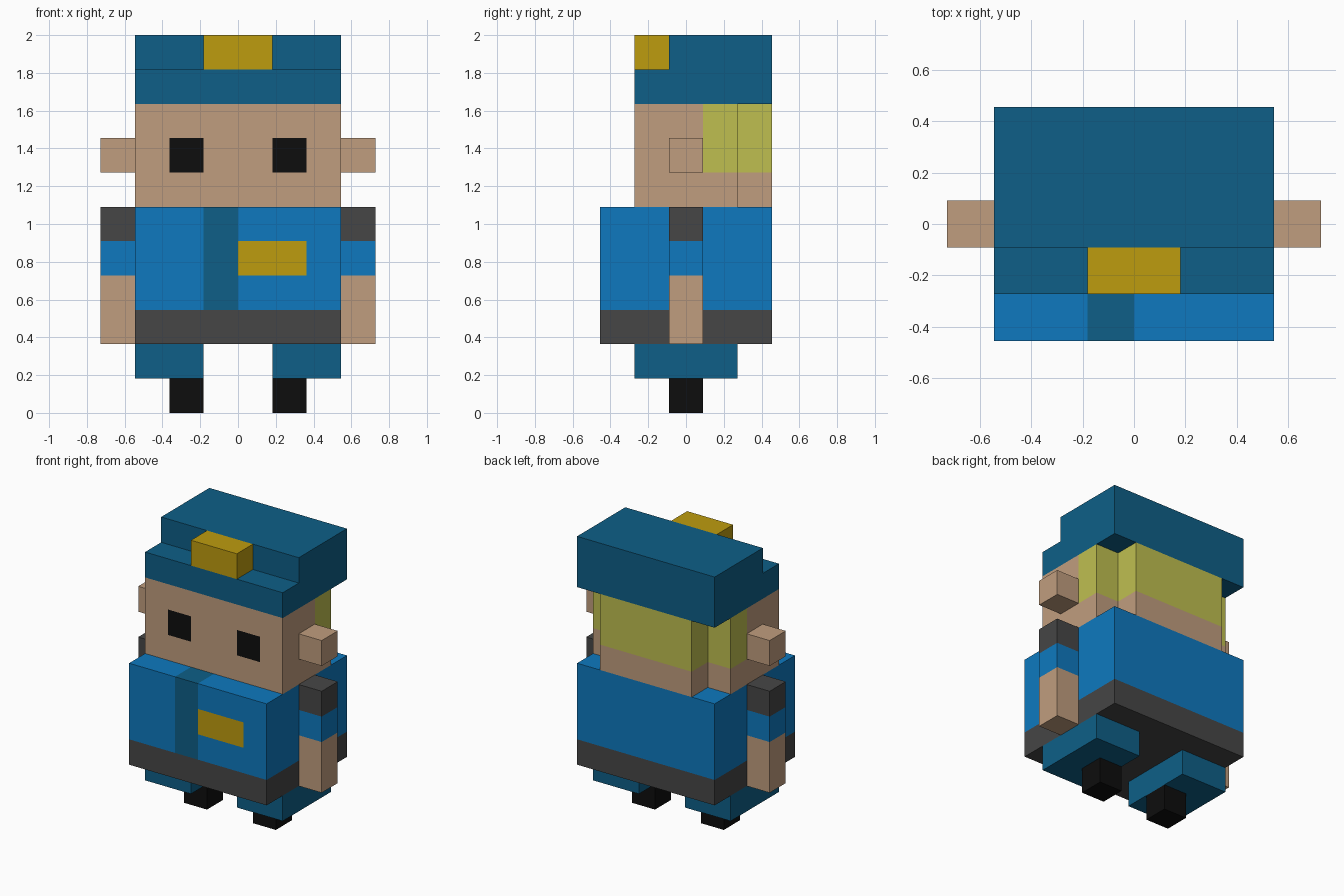
import bpy
import bmesh
from mathutils import Vector

if "Cube" in bpy.data.objects:
    bpy.data.objects.remove(bpy.data.objects["Cube"], do_unlink=True)

U = 2 / 11  # one block; all sizes below are in blocks


def material(name, rgb):
    lin = [((c / 255 + 0.055) / 1.055) ** 2.4 if c > 10 else c / 255 / 12.92 for c in rgb]
    m = bpy.data.materials.new(name)
    m.use_nodes = True
    m.diffuse_color = (*lin, 1)
    bsdf = m.node_tree.nodes["Principled BSDF"]
    bsdf.inputs["Base Color"].default_value = (*lin, 1)
    bsdf.inputs["Roughness"].default_value = 0.9
    return m


SKIN = material("skin", (192, 157, 126))
BLUE = material("shirt blue", (14, 121, 191))
TEAL = material("dark teal", (14, 95, 135))
GREY = material("dark grey", (70, 70, 70))
BLACK = material("black", (13, 13, 13))
GOLD = material("gold", (190, 156, 15))
HAIR = material("blond hair", (191, 191, 80))


def prism(name, outline, lo, hi, mats, along="z", cuts=(), rule=None):
    """Extrude an outline (xy along z, or yz along x), cut it, colour faces by rule."""
    def point(a, b, h):
        return (a, b, h) if along == "z" else (h, a, b)
    bm = bmesh.new()
    face = bm.faces.new([bm.verts.new(point(a, b, lo)) for a, b in outline])
    ext = bmesh.ops.extrude_face_region(bm, geom=[face])
    top = [v for v in ext["geom"] if isinstance(v, bmesh.types.BMVert)]
    bmesh.ops.translate(bm, verts=top, vec=point(0, 0, hi - lo))
    for axis, values in cuts:
        normal = Vector([axis == a for a in "xyz"])
        for value in values:
            bmesh.ops.bisect_plane(bm, geom=bm.verts[:] + bm.edges[:] + bm.faces[:],
                                   plane_co=normal * value, plane_no=normal)
    bmesh.ops.recalc_face_normals(bm, faces=bm.faces[:])
    bm.normal_update()
    if rule:
        for f in bm.faces:
            f.material_index = mats.index(rule(f.calc_center_median(), f.normal))
    bmesh.ops.scale(bm, vec=(U, U, U), verts=bm.verts[:])
    mesh = bpy.data.meshes.new(name)
    bm.to_mesh(mesh)
    bm.free()
    for m in mats:
        mesh.materials.append(m)
    obj = bpy.data.objects.new(name, mesh)
    bpy.context.collection.objects.link(obj)
    return obj


def box(name, x, y, z, mats, **kw):
    outline = [(x[0], y[0]), (x[1], y[0]), (x[1], y[1]), (x[0], y[1])]
    return prism(name, outline, z[0], z[1], mats, **kw)


# Torso: belt band, front stripe folding over the top, chest badge
def torso_rule(c, n):
    if c.z < 3:
        return GREY
    if n.y < -0.5 and 0 < c.x < 2 and 4 < c.z < 5:
        return GOLD
    if -1 < c.x < 0 and c.y < -1.5:
        return TEAL
    return BLUE


box("torso", (-3, 3), (-2.5, 2.5), (2, 6), [BLUE, TEAL, GREY, GOLD],
    cuts=[("x", (-1, 0, 2)), ("y", (-1.5,)), ("z", (3, 4, 5))], rule=torso_rule)


# Head: narrower at the back, with eyes and a hair patch
def head_rule(c, n):
    if n.y < -0.5 and 1 < abs(c.x) < 2 and 7 < c.z < 8:
        return BLACK
    return HAIR if c.y > 0.5 and c.z > 7 else SKIN


prism("head", [(-3, -1.5), (3, -1.5), (3, 1.5), (2, 1.5), (2, 2.5), (-2, 2.5), (-2, 1.5), (-3, 1.5)],
      6, 9, [SKIN, HAIR, BLACK],
      cuts=[("x", (-2, -1, 1, 2)), ("y", (0.5,)), ("z", (7, 8))], rule=head_rule)

# Cap with a stepped brim, and its badge
prism("cap", [(-1.5, 9), (2.5, 9), (2.5, 11), (-0.5, 11), (-0.5, 10), (-1.5, 10)],
      -3, 3, [TEAL], along="x")
box("cap_badge", (-1, 1), (-1.5, -0.5), (10, 11), [GOLD])


# Paired parts
def arm_rule(c, n):
    return SKIN if c.z < 4 else BLUE if c.z < 5 else GREY


for side, s in (("left", 1), ("right", -1)):
    def span(a, b):
        return tuple(sorted((s * a, s * b)))
    mid = (-0.5, 0.5)
    box(side + "_arm", span(3, 4), mid, (2, 6), [SKIN, BLUE, GREY],
        cuts=[("z", (4, 5))], rule=arm_rule)
    box(side + "_ear", span(3, 4), mid, (7, 8), [SKIN])
    box(side + "_leg", span(1, 3), (-1.5, 1.5), (1, 2), [TEAL])
    box(side + "_foot", span(1, 2), mid, (0, 1), [BLACK])
